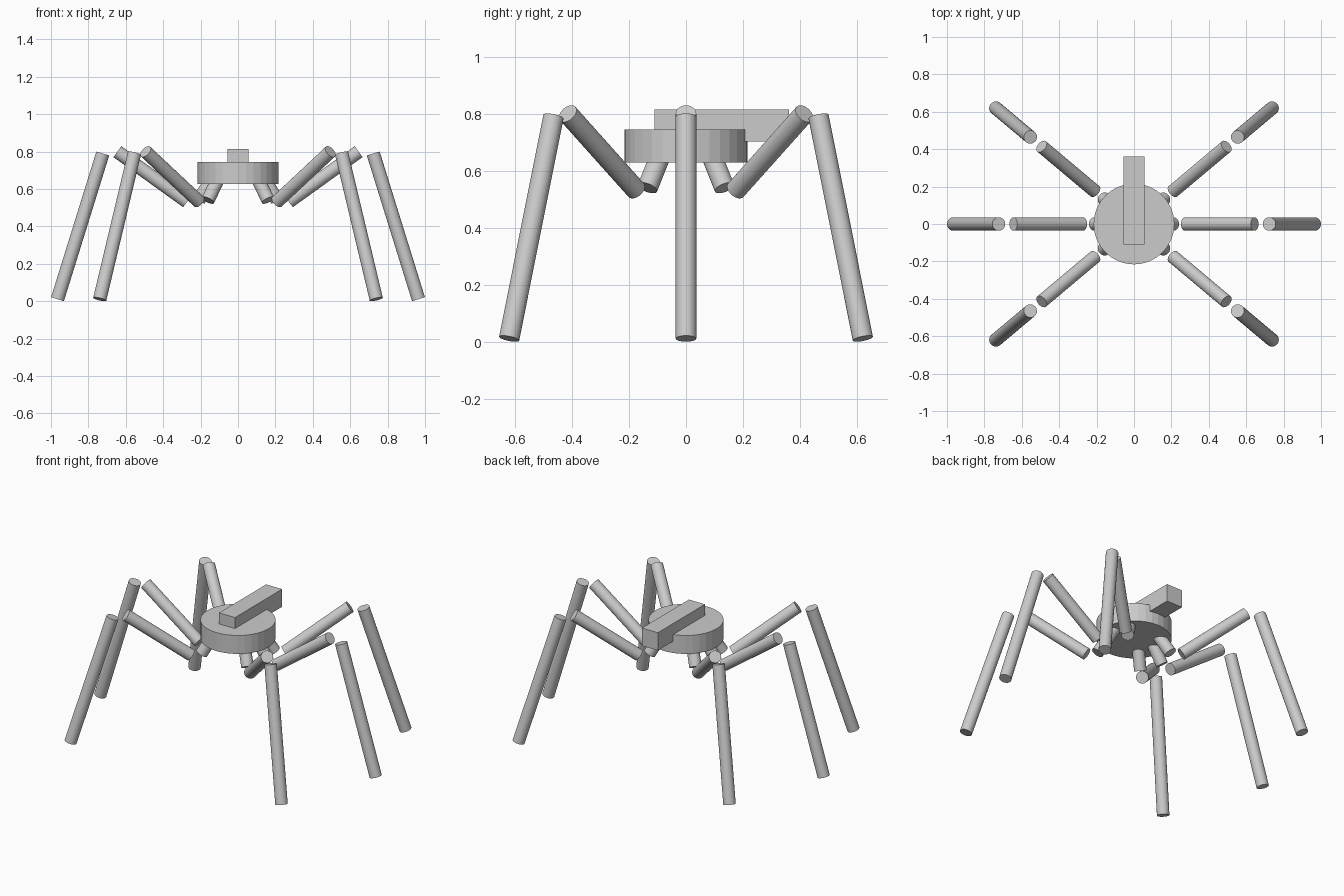
import bpy
from math import radians, cos, sin
from mathutils import Vector

if "Cube" in bpy.data.objects:
    bpy.data.objects.remove(bpy.data.objects["Cube"])

SIDES = 32
LEG_R = 0.036


def rod(name, a, b, radius):
    """Flat-faced cylinder running from point a to point b."""
    a, b = Vector(a), Vector(b)
    bpy.ops.mesh.primitive_cylinder_add(
        vertices=SIDES, radius=radius, depth=(b - a).length, location=(a + b) / 2,
        rotation=(b - a).to_track_quat('Z', 'Y').to_euler())
    bpy.context.object.name = name


def block(name, lo, hi):
    """Axis-aligned box between two corners."""
    lo, hi = Vector(lo), Vector(hi)
    bpy.ops.mesh.primitive_cube_add(size=1, location=(lo + hi) / 2)
    bpy.context.object.name = name
    bpy.context.object.scale = hi - lo


# round hull with a long box set into its top
rod("body", (0, 0, 0.628), (0, 0, 0.745), 0.216)
block("top_box", (-0.056, -0.11, 0.703), (0.056, 0.362, 0.815))

# each leg segment as (distance from centre, height) at its two ends
SEGMENTS = {
    "hip": ((0.132, 0.665), (0.210, 0.540)),
    "upper_leg": ((0.272, 0.532), (0.645, 0.800)),
    "lower_leg": ((0.723, 0.790), (0.965, 0.011)),
}
LEGS = {
    "right_middle": 0, "right_back": 40, "left_back": 140,
    "left_middle": 180, "left_front": 220, "right_front": 320,
}

# six legs fanned around the hull
for leg, angle in LEGS.items():
    c, s = cos(radians(angle)), sin(radians(angle))
    for part, ends in SEGMENTS.items():
        a, b = [(r * c, r * s, z) for r, z in ends]
        rod(f"{leg}_{part}", a, b, LEG_R)
